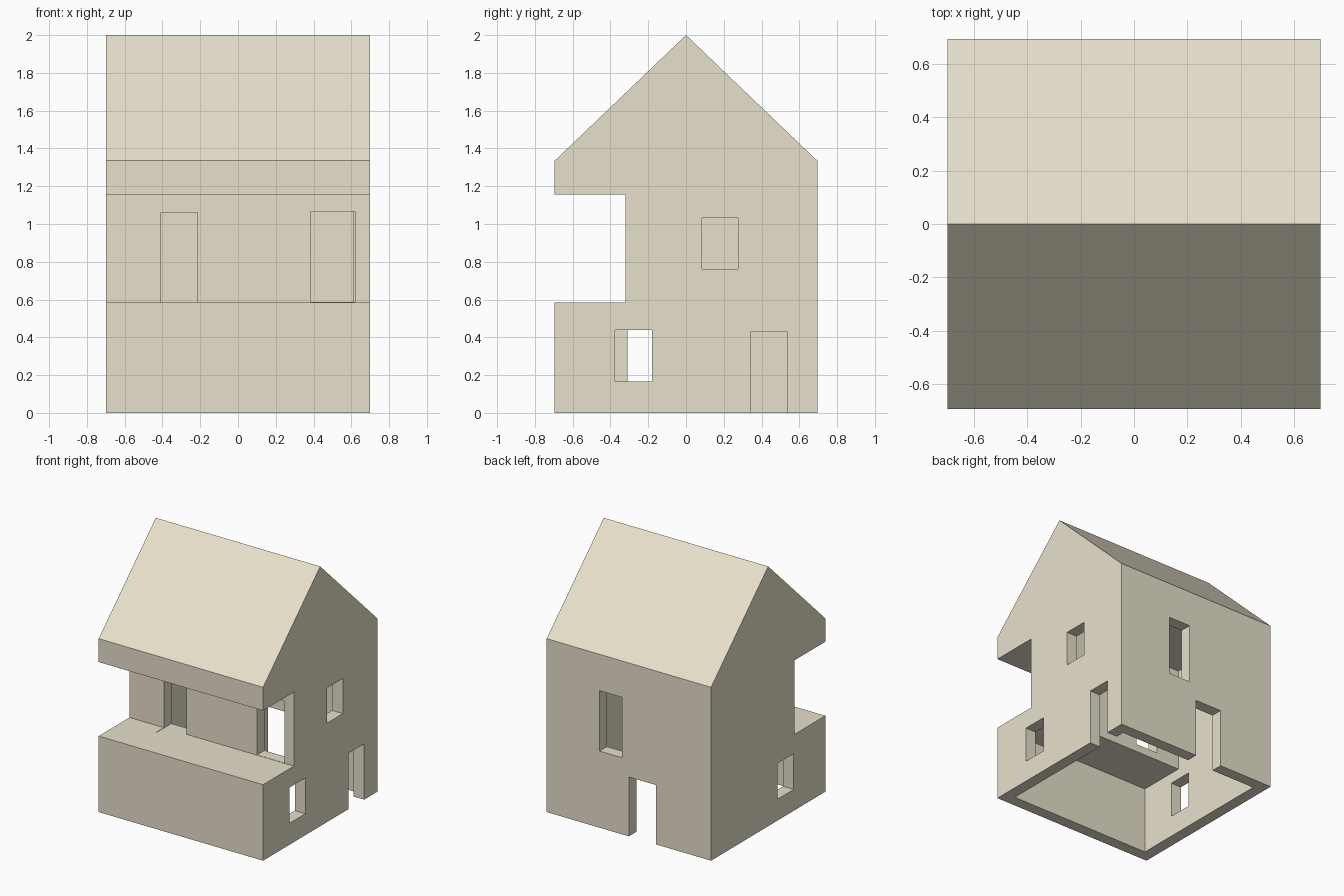
import bpy, bmesh

if "Cube" in bpy.data.objects:
    bpy.data.objects.remove(bpy.data.objects["Cube"])

mat = bpy.data.materials.new("plaster")
mat.diffuse_color = (0.80, 0.75, 0.60, 1)
mat.use_nodes = True
mat.node_tree.nodes["Principled BSDF"].inputs["Base Color"].default_value = mat.diffuse_color


def prism(name, profile, x0, x1):
    """Extrude a closed (y, z) profile from x0 to x1."""
    bm = bmesh.new()
    face = bm.faces.new([bm.verts.new((x0, y, z)) for y, z in profile])
    ext = bmesh.ops.extrude_face_region(bm, geom=[face])
    bmesh.ops.translate(bm, vec=(x1 - x0, 0, 0),
                        verts=[v for v in ext["geom"] if isinstance(v, bmesh.types.BMVert)])
    bmesh.ops.recalc_face_normals(bm, faces=bm.faces)
    me = bpy.data.meshes.new(name)
    bm.to_mesh(me)
    bm.free()
    me.materials.append(mat)
    ob = bpy.data.objects.new(name, me)
    bpy.context.collection.objects.link(ob)
    return ob


def cut(target, cutter):
    """Subtract a cutter, then remove it."""
    mod = target.modifiers.new("cut", "BOOLEAN")
    mod.operation = "DIFFERENCE"
    mod.solver = "EXACT"
    mod.object = cutter
    bpy.context.view_layer.objects.active = target
    bpy.ops.object.modifier_apply(modifier=mod.name)
    bpy.data.objects.remove(cutter, do_unlink=True)


def opening(target, x0, x1, y0, y1, z0, z1):
    cut(target, prism("opening_cutter", [(y0, z0), (y1, z0), (y1, z1), (y0, z1)], x0, x1))


W, D = 0.70, 0.695                     # half width, half depth
EAVE, FLOOR, SOFFIT = 1.335, 0.585, 1.155

# Walls with the balcony recess in the side profile
walls = prism("house_walls", [(-D, 0), (D, 0), (D, EAVE), (-D, EAVE), (-D, SOFFIT),
                              (-0.32, SOFFIT), (-0.32, FLOOR), (-D, FLOOR)], -W, W)

# Hollow interior, open at the bottom
cut(walls, prism("interior_cutter", [(-0.605, -0.1), (0.605, -0.1), (0.605, 1.4),
                                     (-0.23, 1.4), (-0.23, 0.522), (-0.605, 0.522)], -0.61, 0.61))

# Balcony doors
opening(walls, -0.407, -0.215, -0.42, -0.15, 0.582, 1.06)
opening(walls, 0.385, 0.62, -0.40, -0.225, 0.587, 1.065)
# Right side: upper window, lower window, door
opening(walls, 0.55, 0.8, 0.085, 0.275, 0.762, 1.032)
opening(walls, 0.55, 0.8, -0.375, -0.18, 0.165, 0.44)
opening(walls, 0.55, 0.8, 0.345, 0.535, -0.1, 0.43)
# Left side: lower window
opening(walls, -0.8, -0.55, -0.31, -0.115, 0.165, 0.44)
# Back: tall upper window, door
opening(walls, 0.06, 0.25, 0.55, 0.8, 0.59, 1.055)
opening(walls, -0.23, 0.0, 0.55, 0.8, -0.1, 0.457)

# Gable roof
prism("gable_roof", [(-D, EAVE), (D, EAVE), (0, 2.0)], -W, W)
